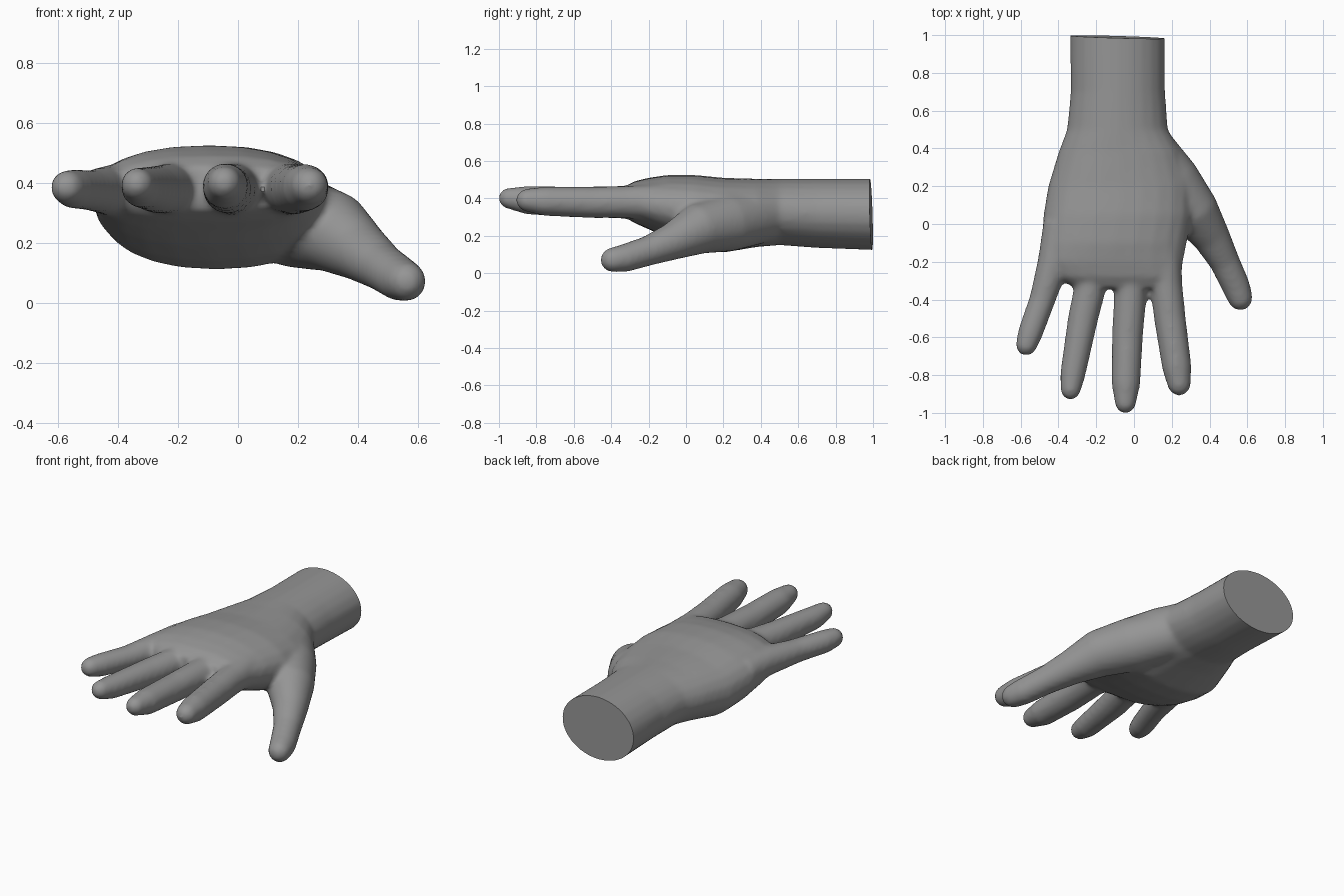
import bpy, bmesh, math
from mathutils import Vector

cube = bpy.data.objects.get("Cube")
if cube:
    bpy.data.objects.remove(cube, do_unlink=True)

skin = bpy.data.materials.new("grey skin")
skin.use_nodes = True
GREY = (0.3, 0.3, 0.3, 1)
skin.diffuse_color = GREY
skin.node_tree.nodes["Principled BSDF"].inputs["Base Color"].default_value = GREY

bm = bmesh.new()
SIDES = 24


def loft(rings):
    """Skin a closed tube through rings of points."""
    loops = [[bm.verts.new(p) for p in ring] for ring in rings]
    for a, b in zip(loops, loops[1:]):
        for i in range(SIDES):
            j = (i + 1) % SIDES
            bm.faces.new((a[i], a[j], b[j], b[i]))
    bm.faces.new(loops[0][::-1])
    bm.faces.new(loops[-1])


def section(y, x0, x1, z0, z1, power=1.0):
    """Rounded cross-section across the arm; a lower power is boxier."""
    ring = []
    for i in range(SIDES):
        a = math.tau * i / SIDES
        c, s = math.cos(a), math.sin(a)
        u = math.copysign(abs(c) ** power, c)
        v = math.copysign(abs(s) ** power, s)
        ring.append(((x0 + x1) / 2 + u * (x1 - x0) / 2, y,
                     (z0 + z1) / 2 + v * (z1 - z0) / 2))
    return ring


def digit(path):
    """Tapered finger through (x, y, z, radius) stations with a domed tip."""
    pts = [Vector(p[:3]) for p in path]
    rad = [p[3] for p in path]
    tip = (pts[-1] - pts[-2]).normalized()
    end, r_end = pts[-1], rad[-1]
    for t in (0.35, 0.65, 0.9, 0.99):
        pts.append(end + tip * r_end * t * 1.1)
        rad.append(r_end * math.sqrt(1 - t * t))
    rings = []
    for k, p in enumerate(pts):
        d = (pts[min(k + 1, len(pts) - 1)] - pts[max(k - 1, 0)]).normalized()
        side = d.cross(Vector((0, 0, 1))).normalized()
        up = side.cross(d)
        rings.append([p + rad[k] * (side * math.cos(a) + up * math.sin(a))
                      for a in (math.tau * i / SIDES for i in range(SIDES))])
    loft(rings)


# Forearm, wrist and palm
loft([
    section(1.10, -0.34, 0.165, 0.12, 0.505),
    section(0.70, -0.335, 0.165, 0.135, 0.505),
    section(0.50, -0.355, 0.18, 0.15, 0.505),
    section(0.38, -0.40, 0.25, 0.14, 0.505, 0.95),
    section(0.20, -0.455, 0.31, 0.11, 0.51, 0.9),
    section(0.05, -0.48, 0.31, 0.14, 0.525, 0.9),
    section(-0.10, -0.49, 0.28, 0.19, 0.525, 0.9),
    section(-0.20, -0.48, 0.26, 0.235, 0.51, 0.85),
    section(-0.28, -0.42, 0.25, 0.27, 0.49, 0.8),
    section(-0.34, -0.31, 0.20, 0.31, 0.455, 0.8),
])

# Fingers
digit([(-0.39, 0.0, 0.37, 0.09), (-0.425, -0.2, 0.375, 0.085),
       (-0.485, -0.4, 0.375, 0.069), (-0.55, -0.58, 0.38, 0.066),
       (-0.568, -0.635, 0.385, 0.058)])
digit([(-0.19, -0.1, 0.38, 0.10), (-0.235, -0.35, 0.38, 0.084),
       (-0.27, -0.5, 0.378, 0.08), (-0.325, -0.8, 0.385, 0.067),
       (-0.335, -0.87, 0.395, 0.056)])
digit([(-0.01, -0.1, 0.38, 0.10), (-0.02, -0.38, 0.38, 0.086),
       (-0.035, -0.6, 0.38, 0.082), (-0.043, -0.85, 0.39, 0.076),
       (-0.045, -0.94, 0.40, 0.058)])
digit([(0.15, -0.1, 0.38, 0.10), (0.17, -0.32, 0.38, 0.086),
       (0.19, -0.5, 0.378, 0.084), (0.227, -0.76, 0.385, 0.078),
       (0.238, -0.84, 0.39, 0.064)])

# Thumb
digit([(0.06, 0.40, 0.31, 0.15), (0.20, 0.22, 0.27, 0.155),
       (0.32, 0.06, 0.235, 0.135), (0.41, -0.07, 0.17, 0.10),
       (0.48, -0.2, 0.12, 0.08), (0.54, -0.33, 0.08, 0.075),
       (0.56, -0.385, 0.072, 0.068)])

bmesh.ops.recalc_face_normals(bm, faces=bm.faces)
mesh = bpy.data.meshes.new("hand")
bm.to_mesh(mesh)
bm.free()
hand = bpy.data.objects.new("hand", mesh)
bpy.context.collection.objects.link(hand)

# Fuse the parts into one soft skin
remesh = hand.modifiers.new("fuse", 'REMESH')
remesh.mode = 'VOXEL'
remesh.voxel_size = 0.014
soften = hand.modifiers.new("soften", 'SMOOTH')
soften.factor = 0.5
soften.iterations = 10
graph = bpy.context.evaluated_depsgraph_get()
fused = bpy.data.meshes.new_from_object(hand.evaluated_get(graph))
hand.modifiers.clear()

# Flat cut through the forearm
bm = bmesh.new()
bm.from_mesh(fused)
cut = bmesh.ops.bisect_plane(bm, geom=bm.verts[:] + bm.edges[:] + bm.faces[:],
                             plane_co=(-0.09, 0.99, 0.31),
                             plane_no=(0.03, 1, 0.03), clear_outer=True)
edges = [e for e in cut["geom_cut"] if isinstance(e, bmesh.types.BMEdge)]
bmesh.ops.contextual_create(bm, geom=edges)
bmesh.ops.recalc_face_normals(bm, faces=bm.faces)
bm.to_mesh(fused)
bm.free()

hand.data = fused
fused.materials.clear()
fused.materials.append(skin)
bpy.context.view_layer.objects.active = hand
hand.select_set(True)
bpy.ops.object.shade_smooth_by_angle(angle=math.radians(50))
